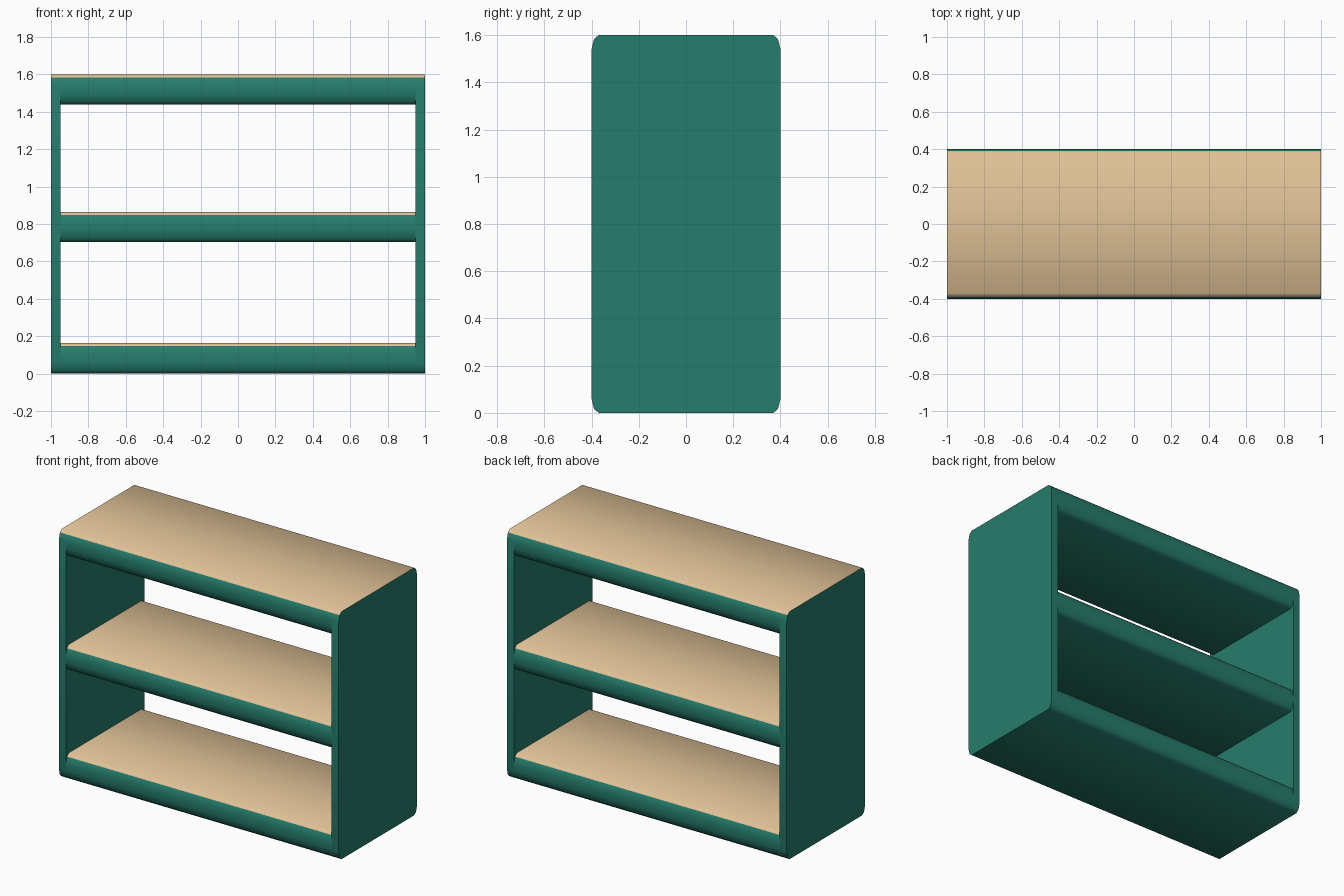
import bpy, bmesh, math

cube = bpy.data.objects.get("Cube")
if cube:
    bpy.data.objects.remove(cube, do_unlink=True)


def make_material(name, color):
    mat = bpy.data.materials.new(name)
    mat.use_nodes = True
    mat.diffuse_color = color
    mat.node_tree.nodes["Principled BSDF"].inputs["Base Color"].default_value = color
    return mat


GREEN = make_material("green paint", (0.019, 0.205, 0.153, 1))
TAN = make_material("tan wood", (0.75, 0.54, 0.31, 1))

DEPTH = 0.4          # half depth of the unit
INNER = 0.95         # inner face of the side panels
# Corner easing as (inset in y, inset in z), from side to top
CORNER = [(0, 0.06), (0.01, 0.017), (0.03, 0)]


def rounded_board(name, x0, x1, z0, z1):
    """Board with eased long edges, run along x; upward faces are tan."""
    right_top = [(DEPTH - a, z1 - b) for a, b in CORNER]
    left_top = [(-y, z) for y, z in reversed(right_top)]
    top = right_top + left_top
    profile = top + [(y, z0 + z1 - z) for y, z in reversed(top)]

    bm = bmesh.new()
    cap = bm.faces.new([bm.verts.new((x0, y, z)) for y, z in profile])
    grown = bmesh.ops.extrude_face_region(bm, geom=[cap], use_keep_orig=True)
    verts = [v for v in grown["geom"] if isinstance(v, bmesh.types.BMVert)]
    bmesh.ops.translate(bm, verts=verts, vec=(x1 - x0, 0, 0))
    bmesh.ops.recalc_face_normals(bm, faces=bm.faces)
    for face in bm.faces:
        face.normal_update()
        face.material_index = 1 if face.normal.z > 0.6 else 0

    mesh = bpy.data.meshes.new(name)
    bm.to_mesh(mesh)
    bm.free()
    mesh.materials.append(GREEN)
    mesh.materials.append(TAN)
    obj = bpy.data.objects.new(name, mesh)
    bpy.context.collection.objects.link(obj)
    bpy.ops.object.select_all(action="DESELECT")
    obj.select_set(True)
    bpy.context.view_layer.objects.active = obj
    bpy.ops.object.shade_smooth_by_angle(angle=math.radians(60))
    return obj


# Side panels
rounded_board("left_side_panel", INNER, 1, 0, 1.6)
rounded_board("right_side_panel", -1, -INNER, 0, 1.6)

# Shelves
for name, z0, z1 in [("bottom_shelf", 0, 0.165),
                     ("middle_shelf", 0.703, 0.865),
                     ("top_shelf", 1.438, 1.6)]:
    rounded_board(name, -INNER, INNER, z0, z1)
